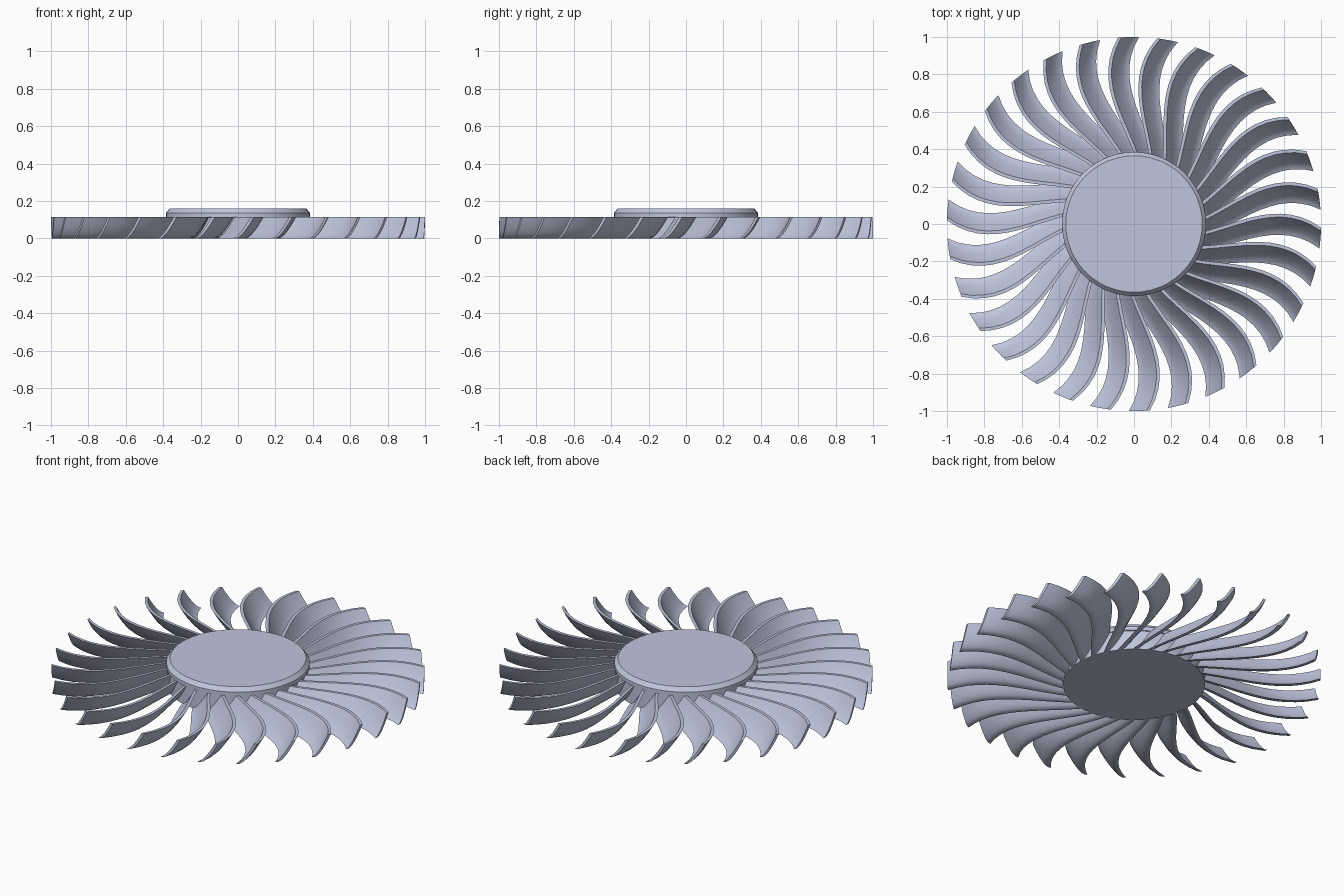
import bpy, bmesh
from math import sin, cos, radians, pi

cube = bpy.data.objects.get("Cube")
if cube:
    bpy.data.objects.remove(cube)

metal = bpy.data.materials.new("pale blue grey metal")
metal.use_nodes = True
colour = (0.53, 0.56, 0.72, 1)
metal.diffuse_color = colour
metal.node_tree.nodes["Principled BSDF"].inputs["Base Color"].default_value = colour

BLADES = 30
HEIGHT = 0.115
WIDTH = 0.095      # sideways reach of the scooped face
THICK = 0.018
STEPS = 12         # radial divisions
ROWS = 6           # divisions up the scoop


def finish(name, bm):
    bmesh.ops.recalc_face_normals(bm, faces=bm.faces)
    mesh = bpy.data.meshes.new(name)
    bm.to_mesh(mesh)
    bm.free()
    mesh.materials.append(metal)
    obj = bpy.data.objects.new(name, mesh)
    bpy.context.collection.objects.link(obj)
    bpy.ops.object.select_all(action="DESELECT")
    obj.select_set(True)
    bpy.context.view_layer.objects.active = obj
    bpy.ops.object.shade_smooth_by_angle(angle=radians(30))
    return obj


def sweep_angle(r):
    """Angle of the upper edge, bowed between the hub and the tip."""
    t = (r - 0.36) / 0.64
    return radians(-6 * (1 - t) + 32 * t * (1 - t))


# Scooped cross-section: (sideways offset, height), up the face and down the back
face = [(WIDTH * (i / ROWS - 1), HEIGHT * (i / ROWS) ** 1.5) for i in range(ROWS + 1)]
section = face + [(x + THICK, z) for x, z in reversed(face)]


def add_blade(bm, turn):
    rings = []
    for k in range(STEPS + 1):
        r = 0.36 + 0.64 * k / STEPS
        ring = []
        for x, z in section:
            a = turn + sweep_angle(r) + (x - THICK) / r
            ring.append(bm.verts.new((r * cos(a), r * sin(a), z)))
        rings.append(ring)
    n = len(section)
    for a, b in zip(rings, rings[1:]):
        for i in range(n):
            j = (i + 1) % n
            bm.faces.new((a[i], a[j], b[j], b[i]))
    # End caps as strips, since the section is concave
    for ring in (rings[0], rings[-1]):
        for i in range(ROWS):
            bm.faces.new((ring[i], ring[i + 1], ring[n - 2 - i], ring[n - 1 - i]))


# Ring of fan blades
bm = bmesh.new()
for b in range(BLADES):
    add_blade(bm, radians(94.9) + 2 * pi * b / BLADES)
finish("fan_blades", bm)

# Central hub with chamfered cap
bm = bmesh.new()
SIDES = 48
profile = [(0.38, 0), (0.38, 0.113), (0.385, 0.115), (0.385, 0.137), (0.365, 0.16)]
rings = [[bm.verts.new((r * cos(2 * pi * i / SIDES), r * sin(2 * pi * i / SIDES), z))
          for i in range(SIDES)] for r, z in profile]
for a, b in zip(rings, rings[1:]):
    for i in range(SIDES):
        j = (i + 1) % SIDES
        bm.faces.new((a[i], a[j], b[j], b[i]))
bm.faces.new(rings[0])
bm.faces.new(rings[-1])
finish("hub", bm)
